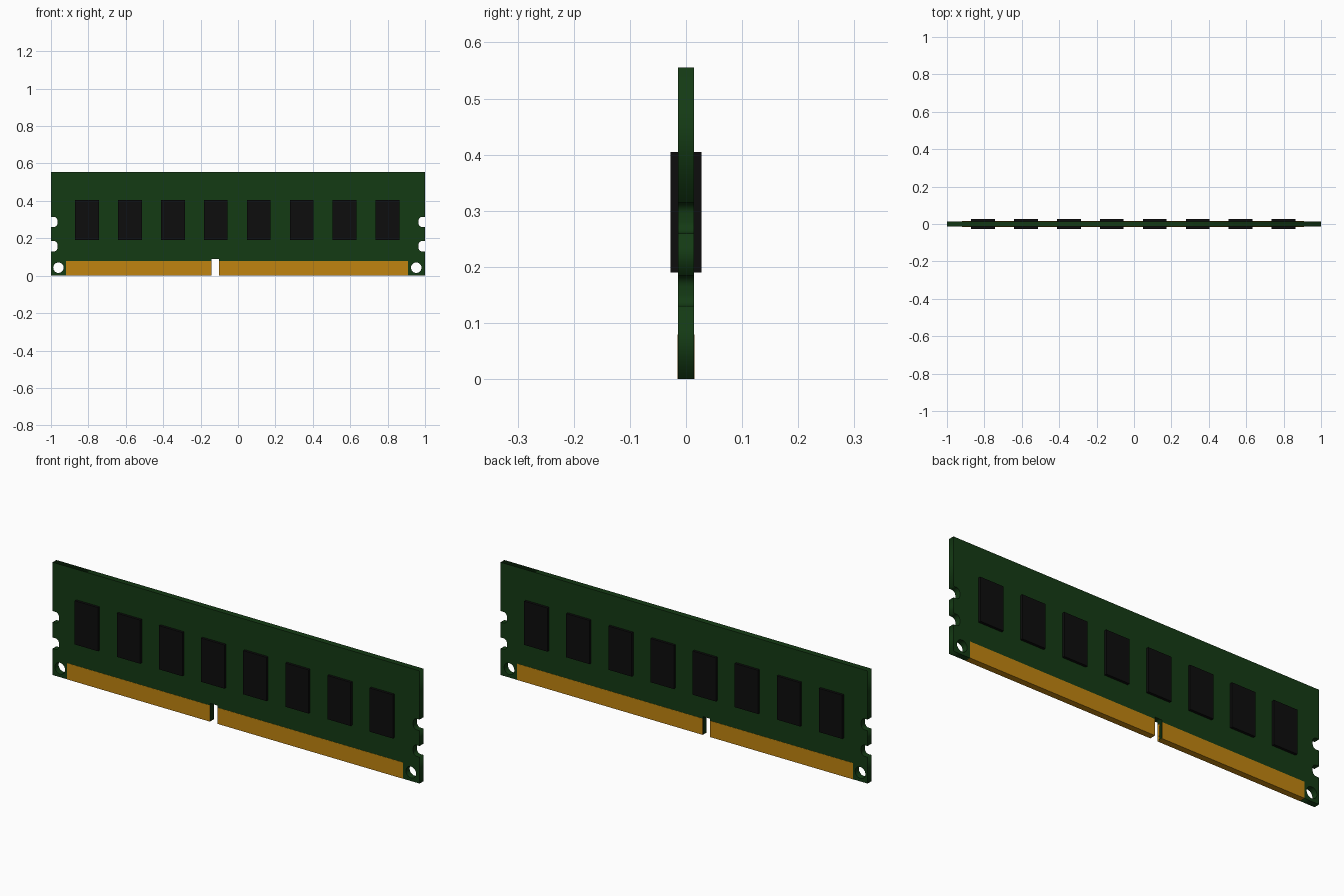
import bpy, bmesh
from math import cos, sin, pi
from mathutils import Matrix, Vector

if "Cube" in bpy.data.objects:
    bpy.data.objects.remove(bpy.data.objects["Cube"])

BOARD_T = 0.0147      # half thicknesses
GOLD_T = 0.0155
CHIP_T = 0.0275
HEIGHT = 0.555
GOLD_L, GOLD_R = -0.92, 0.91
KEY_L, KEY_R = -0.142, -0.102


def material(name, rgb):
    m = bpy.data.materials.new(name)
    m.diffuse_color = (*rgb, 1)
    m.use_nodes = True
    m.node_tree.nodes["Principled BSDF"].inputs["Base Color"].default_value = m.diffuse_color
    return m


green = material("board_green", (0.007, 0.043, 0.007))
gold = material("contact_gold", (0.53, 0.23, 0.005))
black = material("chip_black", (0.004, 0.004, 0.004))


def box(name, x0, x1, z0, z1, half_y, mat):
    bm = bmesh.new()
    bmesh.ops.create_cube(bm, size=1, matrix=Matrix.Translation(((x0 + x1) / 2, 0, (z0 + z1) / 2))
                          @ Matrix.Diagonal((x1 - x0, 2 * half_y, z1 - z0, 1)))
    me = bpy.data.meshes.new(name)
    bm.to_mesh(me)
    bm.free()
    me.materials.append(mat)
    ob = bpy.data.objects.new(name, me)
    bpy.context.collection.objects.link(ob)
    return ob


def arc(cx, cz, r, a0, a1, n):
    return [(cx + r * cos(a0 + (a1 - a0) * i / n), cz + r * sin(a0 + (a1 - a0) * i / n))
            for i in range(n + 1)]


def side_notch(z0, z1, depth=0.035, r=0.02):
    """Rounded notch on the right edge, from bottom to top."""
    x = 1 - depth + r
    return ([(1, z0)] + arc(x, z0 + r, r, -pi / 2, -pi, 6)
            + arc(x, z1 - r, r, pi, pi / 2, 6) + [(1, z1)])


# Board outline, counter-clockwise, with side notches and the key slot
right = side_notch(0.13, 0.185) + side_notch(0.26, 0.315) + [(1, HEIGHT)]
left = [(-x, z) for x, z in reversed(right)]
lip = 0.002           # board edge sits just inside the contact strip
bottom = [(-1, 0), (GOLD_L, 0), (GOLD_L, lip), (KEY_L, lip), (KEY_L, 0.09),
          (KEY_R, 0.09), (KEY_R, lip), (GOLD_R, lip), (GOLD_R, 0), (1, 0)]
holes = [arc(x, 0.043, 0.028, 0, 2 * pi, 24)[:-1] for x in (-0.96, 0.953)]

curve = bpy.data.curves.new("circuit_board", 'CURVE')
curve.dimensions = '2D'
curve.fill_mode = 'BOTH'
curve.extrude = BOARD_T
for loop in [bottom + right + left] + holes:
    s = curve.splines.new('POLY')
    s.points.add(len(loop) - 1)
    for p, (x, z) in zip(s.points, loop):
        p.co = (x, z, 0, 1)
    s.use_cyclic_u = True
curve.materials.append(green)
board = bpy.data.objects.new("circuit_board", curve)
bpy.context.collection.objects.link(board)
bpy.context.view_layer.objects.active = board
board.select_set(True)
bpy.ops.object.convert(target='MESH')
board = bpy.context.object
board.data.transform(Matrix.Rotation(pi / 2, 4, 'X'))

# Contact strips either side of the key slot, wrapping both faces
box("contacts_left", GOLD_L, KEY_L, 0, 0.08, GOLD_T, gold)
box("contacts_right", KEY_R, GOLD_R, 0, 0.08, GOLD_T, gold)

# Eight memory chips, each showing on both faces
for i in range(8):
    cx = -0.807 + 0.2295 * i
    box(f"memory_chip_{i + 1}", cx - 0.0635, cx + 0.0635, 0.19, 0.405, CHIP_T, black)
